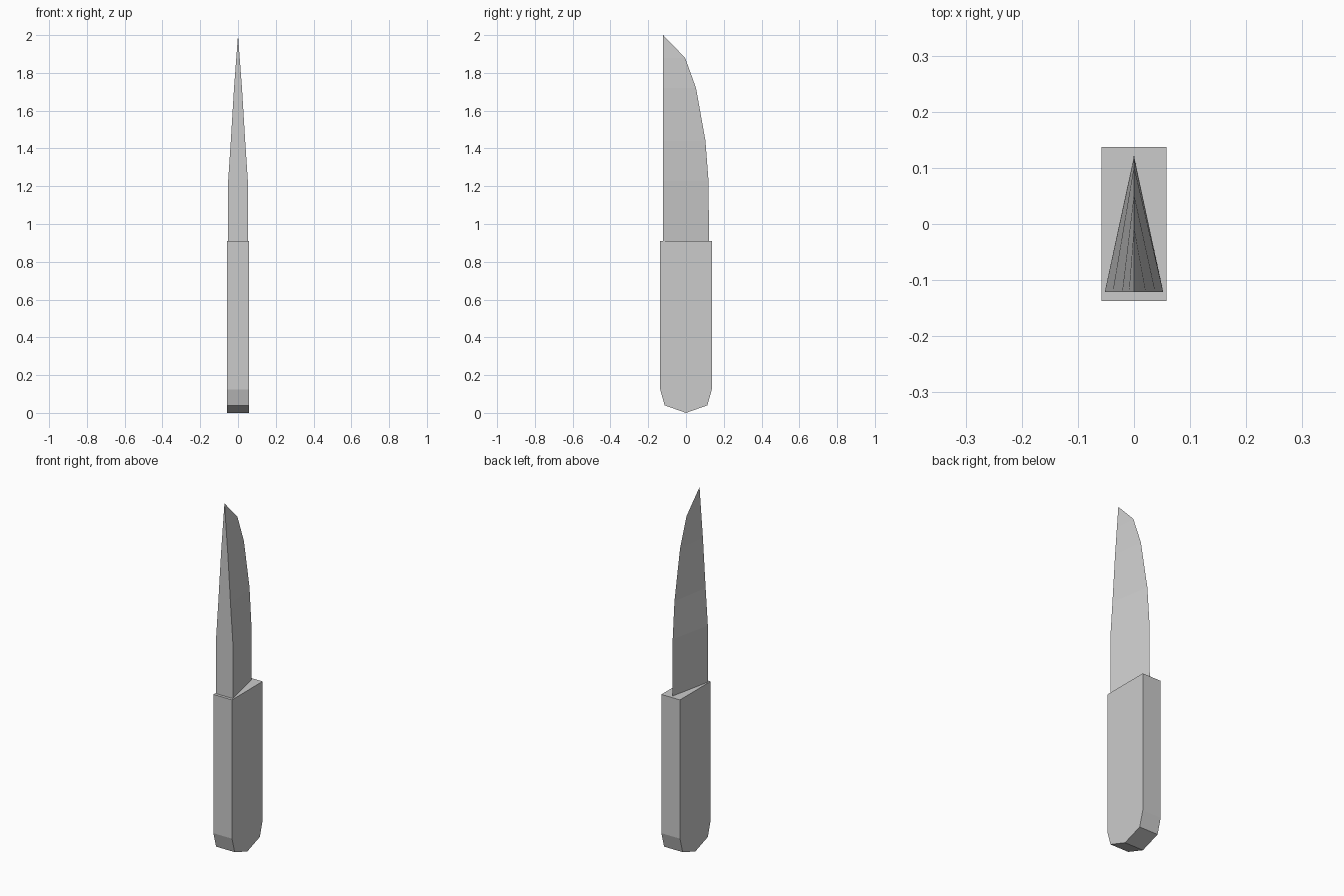
import bpy, bmesh

if "Cube" in bpy.data.objects:
    bpy.data.objects.remove(bpy.data.objects["Cube"])


def make_object(name, bm):
    bmesh.ops.recalc_face_normals(bm, faces=bm.faces)
    mesh = bpy.data.meshes.new(name)
    bm.to_mesh(mesh)
    bm.free()
    obj = bpy.data.objects.new(name, mesh)
    bpy.context.collection.objects.link(obj)
    return obj


# Handle: side profile (y, z) extruded across x
half = [(0.113, 0.04), (0.137, 0.125), (0.137, 0.91)]
profile = [(0, 0)] + half + [(-y, z) for y, z in reversed(half)]
bm = bmesh.new()
face = bm.faces.new([bm.verts.new((-0.058, y, z)) for y, z in profile])
ext = bmesh.ops.extrude_face_region(bm, geom=[face])
bmesh.ops.translate(bm, vec=(0.116, 0, 0),
                    verts=[v for v in ext["geom"] if isinstance(v, bmesh.types.BMVert)])
make_object("handle", bm)

# Blade: triangular sections (z, spine half width, cutting edge y) lofted to a tip
SPINE_Y = -0.121
sections = [(0.905, 0.052, 0.122), (1.23, 0.052, 0.119), (1.44, 0.038, 0.103),
            (1.72, 0.021, 0.053), (1.88, 0.009, -0.005)]
bm = bmesh.new()
rings = [[bm.verts.new(p) for p in ((-w, SPINE_Y, z), (w, SPINE_Y, z), (0, e, z))]
         for z, w, e in sections]
tip = bm.verts.new((0, SPINE_Y, 2.0))
bm.faces.new(rings[0])
for i in range(3):
    j = (i + 1) % 3
    for a, b in zip(rings, rings[1:]):
        bm.faces.new((a[i], a[j], b[j], b[i]))
    bm.faces.new((rings[-1][i], rings[-1][j], tip))
make_object("blade", bm)
